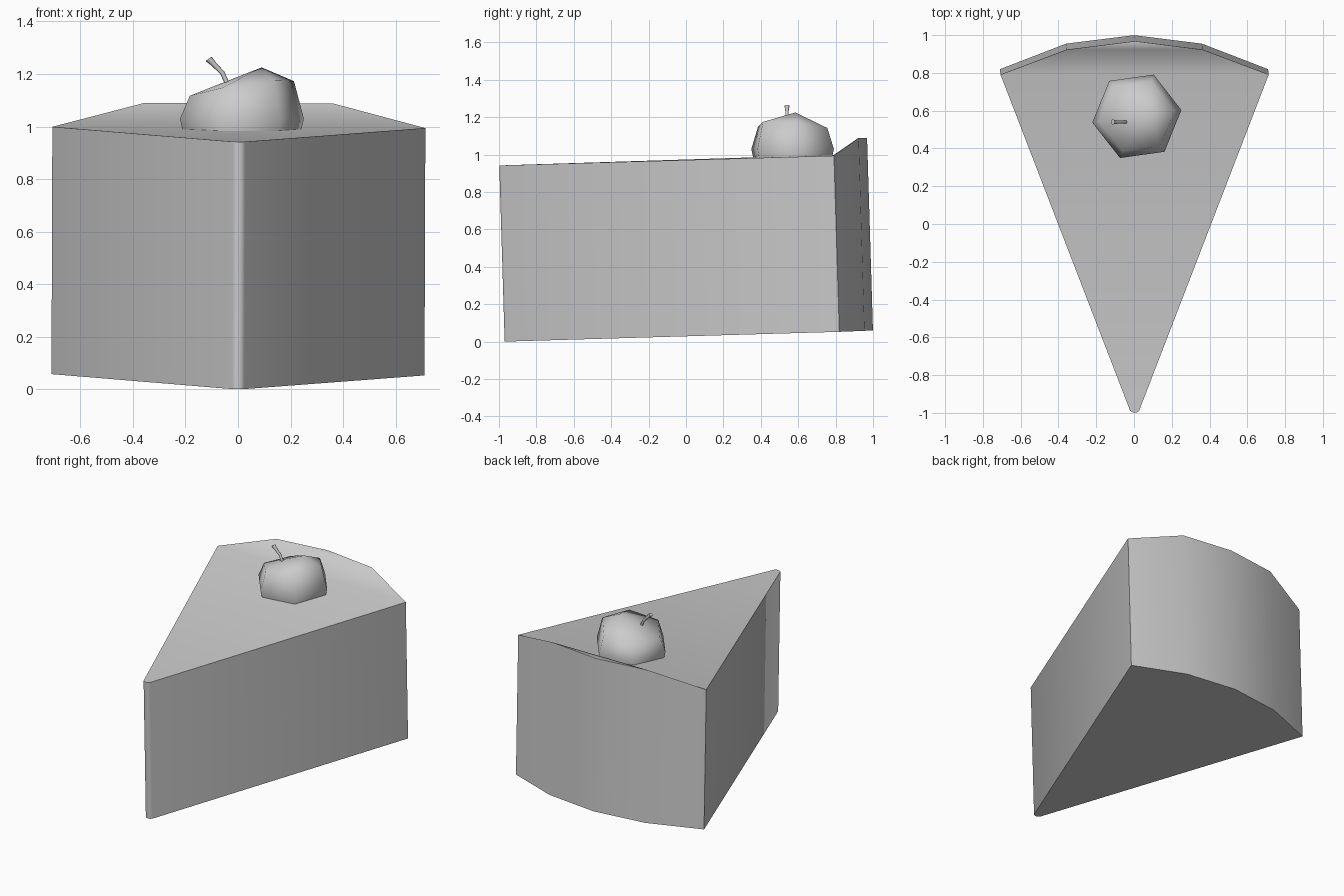
import bpy, bmesh
from math import sin, cos, radians
from mathutils import Matrix

cube = bpy.data.objects.get("Cube")
if cube:
    bpy.data.objects.remove(cube, do_unlink=True)

grey = bpy.data.materials.new("plain_grey")
grey.use_nodes = True
grey.diffuse_color = (0.6, 0.6, 0.6, 1)
grey.node_tree.nodes["Principled BSDF"].inputs["Base Color"].default_value = (0.6, 0.6, 0.6, 1)


def finish(name, bm, angle):
    """Turn a bmesh into a smooth-shaded object that keeps edges above the angle sharp."""
    bmesh.ops.recalc_face_normals(bm, faces=bm.faces)
    mesh = bpy.data.meshes.new(name)
    bm.to_mesh(mesh)
    bm.free()
    mesh.materials.append(grey)
    obj = bpy.data.objects.new(name, mesh)
    bpy.context.collection.objects.link(obj)
    bpy.ops.object.select_all(action="DESELECT")
    obj.select_set(True)
    bpy.context.view_layer.objects.active = obj
    bpy.ops.object.shade_smooth_by_angle(angle=radians(angle))
    return obj


def bridge(bm, lower, upper):
    n = len(lower)
    for i in range(n):
        j = (i + 1) % n
        bm.faces.new((lower[i], lower[j], upper[j], upper[i]))


# Cake slice: wedge outline with rounded tip, and a crust raised at the back
half = [(0.01, -0.97), (0.024, -0.96), (0.71, 0.82), (0.36, 0.955)]
outline = half + [(0, 1)] + [(-x, y) for x, y in reversed(half)]
bm = bmesh.new()
bottom = [bm.verts.new((x, y, 0)) for x, y in outline]
top = [bm.verts.new((x, y, 1.03 if y > 0.9 else 0.942)) for x, y in outline]
bridge(bm, bottom, top)
bm.faces.new(bottom[::-1])
for face in ((0, 1, 2, 6, 7, 8), (2, 3, 5, 6), (3, 4, 5)):
    bm.faces.new([top[i] for i in face])
tilt = Matrix.Translation((0, 0, 0.03)) @ Matrix.Rotation(radians(1.75), 4, "X")
tilt = tilt @ Matrix.Rotation(radians(0.2), 4, "Y")
bmesh.ops.transform(bm, matrix=tilt, verts=bm.verts)
finish("cake_slice", bm, 45)

# Fruit: six-sided rings under an off-centre peak
bm = bmesh.new()
angles = [radians(8 + 60 * k) for k in range(6)]
rings = []
for radius, height, lean in ((0.222, 0.96, 0), (0.238, 1.03, 0), (0.2, 1.145, 1)):
    rings.append([bm.verts.new((0.015 + radius * cos(a), 0.57 + radius * sin(a),
                                height + lean * (0.03 * cos(a) - 0.015 * sin(a))))
                  for a in angles])
for lower, upper in zip(rings, rings[1:]):
    bridge(bm, lower, upper)
bm.faces.new(rings[0][::-1])
peak = bm.verts.new((0.09, 0.585, 1.225))
for i in range(6):
    bm.faces.new((rings[-1][i], rings[-1][(i + 1) % 6], peak))
finish("fruit", bm, 60)

# Stem: bent tube, flaring at its end
bm = bmesh.new()
rings = []
for x, z, radius in ((-0.035, 1.15, 0.009), (-0.06, 1.205, 0.009), (-0.09, 1.235, 0.01), (-0.112, 1.258, 0.014)):
    rings.append([bm.verts.new((x + 0.8 * radius * cos(k * radians(60)),
                                0.54 + radius * sin(k * radians(60)),
                                z + 0.6 * radius * cos(k * radians(60)))) for k in range(6)])
for lower, upper in zip(rings, rings[1:]):
    bridge(bm, lower, upper)
bm.faces.new(rings[0][::-1])
bm.faces.new(rings[-1])
finish("stem", bm, 65)
